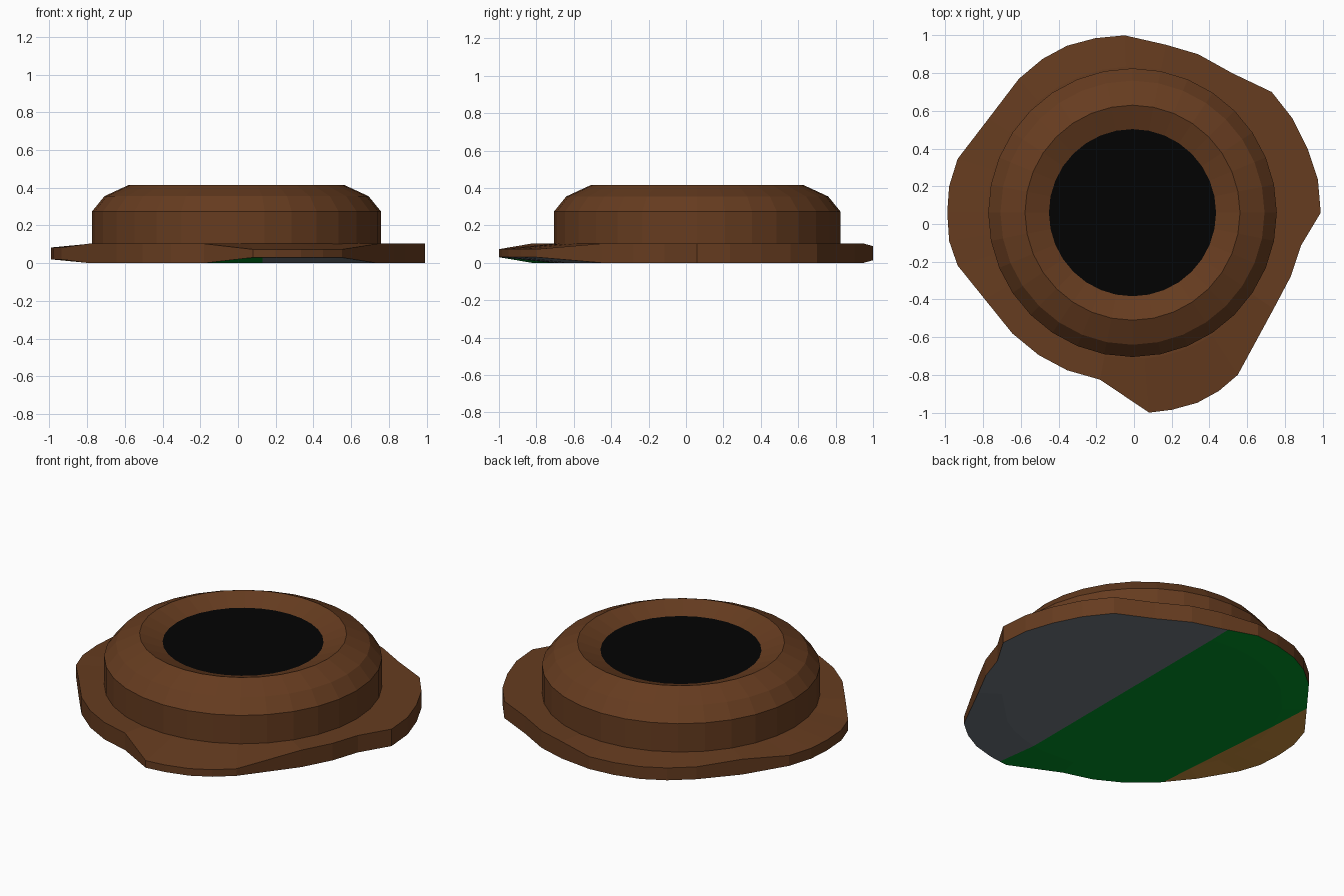
import bpy, bmesh, math
from mathutils import Vector

if "Cube" in bpy.data.objects:
    bpy.data.objects.remove(bpy.data.objects["Cube"])

CX, CY = -0.008, 0.06          # axis of the round collar


def material(name, rgb):
    m = bpy.data.materials.new(name)
    m.diffuse_color = (*rgb, 1.0)
    m.use_nodes = True
    m.node_tree.nodes["Principled BSDF"].inputs["Base Color"].default_value = m.diffuse_color
    return m


brown = material("brown", (0.133, 0.045, 0.014))
black = material("black", (0.0008, 0.0008, 0.0008))
slate = material("slate grey", (0.162, 0.191, 0.220))
green = material("green", (0.0, 0.283, 0.020))
gold = material("gold brown", (0.570, 0.255, 0.045))


def finish(name, bm, mats):
    mesh = bpy.data.meshes.new(name)
    bm.to_mesh(mesh)
    bm.free()
    for m in mats:
        mesh.materials.append(m)
    ob = bpy.data.objects.new(name, mesh)
    bpy.context.collection.objects.link(ob)
    return ob


def ring(bm, r, z, n=32):
    return [bm.verts.new((CX + r * math.cos(2 * math.pi * i / n),
                          CY + r * math.sin(2 * math.pi * i / n), z)) for i in range(n)]


def bridge(bm, a, b):
    n = len(a)
    for i in range(n):
        j = (i + 1) % n
        bm.faces.new((a[i], a[j], b[j], b[i]))


# Raised round collar with a dished rim and a dark centre
bm = bmesh.new()
profile = [(0.765, 0.09), (0.765, 0.275), (0.70, 0.355), (0.57, 0.415), (0.443, 0.366)]
rings = [ring(bm, r, z) for r, z in profile]
for a, b in zip(rings, rings[1:]):
    bridge(bm, a, b)
centre = bm.faces.new(rings[-1])
centre.material_index = 1
finish("collar", bm, [brown, black])

# Irregular base slab: outline counter-clockwise, with edge taper per lobe
lobes = [
    (0.0, [(0.52, 0.80), (0.34, 0.90), (0.17, 0.95)]),
    (0.014, [(-0.05, 1.0), (-0.205, 0.985), (-0.355, 0.945), (-0.485, 0.875), (-0.61, 0.77)]),
    (0.005, [(-0.77, 0.56)]),
    (0.02, [(-0.935, 0.345), (-0.98, 0.20), (-0.99, 0.06), (-0.98, -0.09), (-0.935, -0.22)]),
    (0.0, [(-0.79, -0.40), (-0.645, -0.58), (-0.505, -0.695), (-0.355, -0.775), (-0.18, -0.825)]),
    (0.030, [(0.08, -1.0), (0.20, -0.985), (0.335, -0.948), (0.45, -0.885), (0.55, -0.80)]),
    (0.0, [(0.74, -0.45), (0.83, -0.28), (0.885, -0.115), (0.99, 0.06), (0.975, 0.235),
           (0.92, 0.40), (0.84, 0.56), (0.73, 0.70)]),
]
bm = bmesh.new()
loops = {k: [] for k in ("bot_in", "bot_out", "top_out", "top_in")}
H = 0.103
for taper, pts in lobes:
    for x, y in pts:
        d = Vector((x - CX, y - CY)).normalized() * 0.775
        loops["bot_in"].append(bm.verts.new((CX + d.x, CY + d.y, 0)))
        loops["bot_out"].append(bm.verts.new((x, y, taper)))
        loops["top_out"].append(bm.verts.new((x, y, H - taper)))
        loops["top_in"].append(bm.verts.new((CX + d.x, CY + d.y, H)))
order = list(loops.values())
for a, b in zip(order, order[1:]):
    bridge(bm, a, b)
bm.faces.new(loops["bot_in"])
bm.faces.new(loops["top_in"])
bmesh.ops.recalc_face_normals(bm, faces=bm.faces)
bm.normal_update()

# Underside colour bands, cut by two lines: x + slope * y = offset
bands = [(0.13, 0.0), (-0.715, 0.08)]
for off, slope in bands:
    under = [f for f in bm.faces if f.normal.z < -0.5]
    geom = under + list({e for f in under for e in f.edges}) + list({v for f in under for v in f.verts})
    bmesh.ops.bisect_plane(bm, geom=geom, plane_co=(off, 0, 0), plane_no=(1, slope, 0))
    bm.normal_update()
for f in bm.faces:
    if f.normal.z < -0.5:
        c = f.calc_center_median()
        f.material_index = 1 + sum(c.x + s * c.y < off for off, s in bands)
finish("base_slab", bm, [brown, slate, green, gold])
